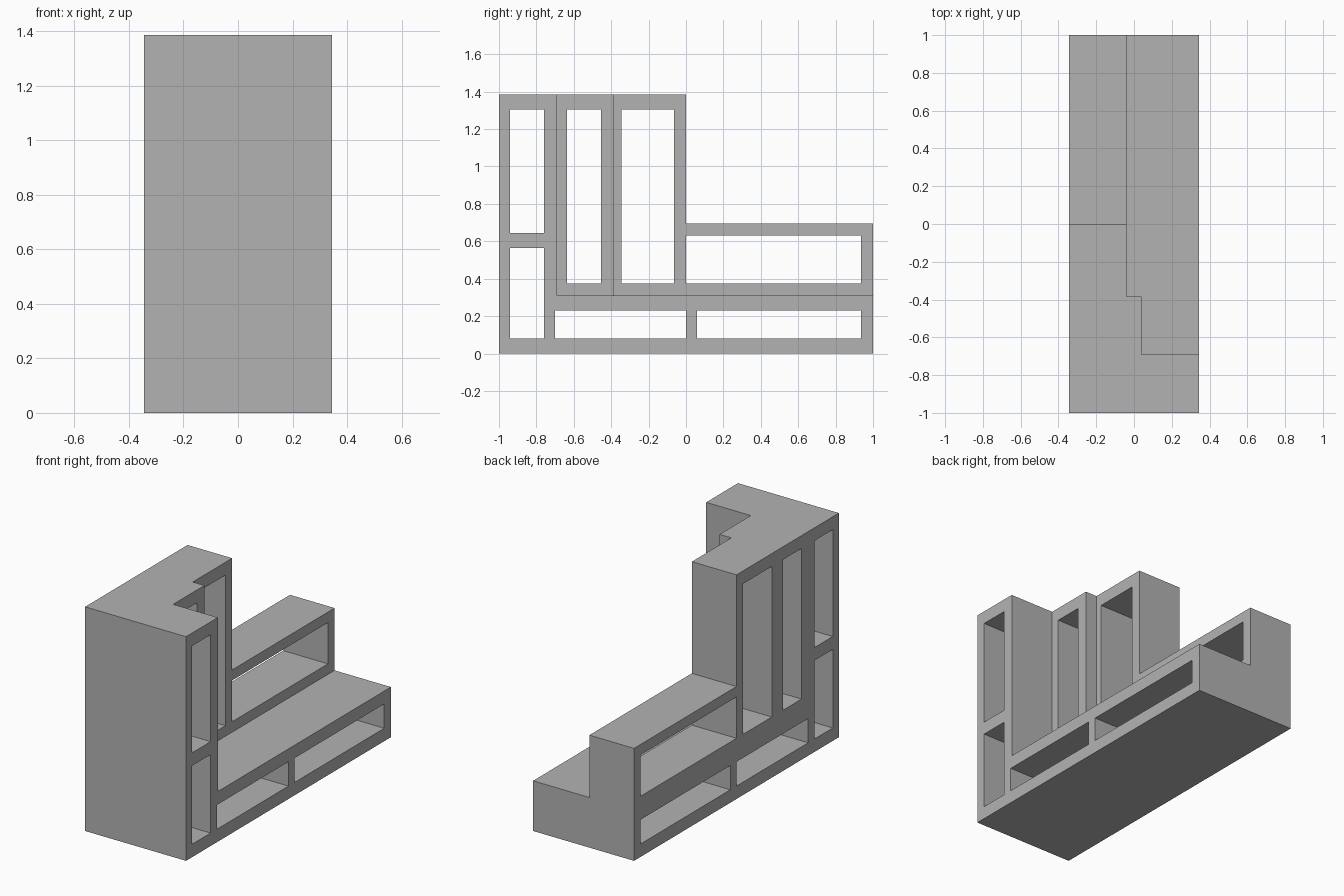
import bpy

if "Cube" in bpy.data.objects:
    bpy.data.objects.remove(bpy.data.objects["Cube"], do_unlink=True)

HALF_W, HALF_L, HEIGHT = 0.345, 1.0, 1.385
OUT = 0.2  # overshoot of cutters

grey = bpy.data.materials.new("plain grey")
grey.use_nodes = True
GREY = (0.45, 0.45, 0.45, 1)
grey.diffuse_color = GREY
grey.node_tree.nodes["Principled BSDF"].inputs["Base Color"].default_value = GREY


def box(name, x, y, z):
    """Box between the given (low, high) ranges."""
    bpy.ops.mesh.primitive_cube_add(size=1)
    ob = bpy.context.object
    ob.name = name
    for v in ob.data.vertices:
        v.co = [r[0] if c < 0 else r[1] for c, r in zip(v.co, (x, y, z))]
    ob.data.materials.append(grey)
    return ob


def cut(target, name, x, y, z):
    """Subtract a box from the target and discard the cutter."""
    cutter = box(name, x, y, z)
    cutter.hide_render = True
    mod = target.modifiers.new(name, 'BOOLEAN')
    mod.operation, mod.solver, mod.object = 'DIFFERENCE', 'EXACT', cutter
    bpy.context.view_layer.objects.active = target
    bpy.ops.object.modifier_apply(modifier=mod.name)
    bpy.data.objects.remove(cutter, do_unlink=True)


body = box("stepped_shelf_unit", (-HALF_W, HALF_W), (-HALF_L, HALF_L), (0, HEIGHT))

# Steps: front column, middle column, rear column, raised rear bench
right, back, top = HALF_W + OUT, HALF_L + OUT, HEIGHT + OUT
cut(body, "step_front", (0.04, right), (-0.69, back), (0.31, top))
cut(body, "step_middle", (-0.04, right), (-0.385, back), (0.31, top))
cut(body, "step_rear", (-right, right), (0, back), (0.695, top))

# Open compartments running through the width: y range, z range
compartments = {
    "front_upper": ((-0.94, -0.76), (0.645, 1.305)),
    "front_lower": ((-0.94, -0.76), (0.08, 0.565)),
    "middle_tall": ((-0.635, -0.455), (0.375, 1.305)),
    "rear_tall": ((-0.345, -0.065), (0.375, 1.305)),
    "bench": ((0, 0.935), (0.375, 0.63)),
    "base_front": ((-0.7, 0), (0.08, 0.23)),
    "base_rear": ((0.06, 0.935), (0.08, 0.23)),
}
for name, (y, z) in compartments.items():
    cut(body, name, (-right, right), y, z)
